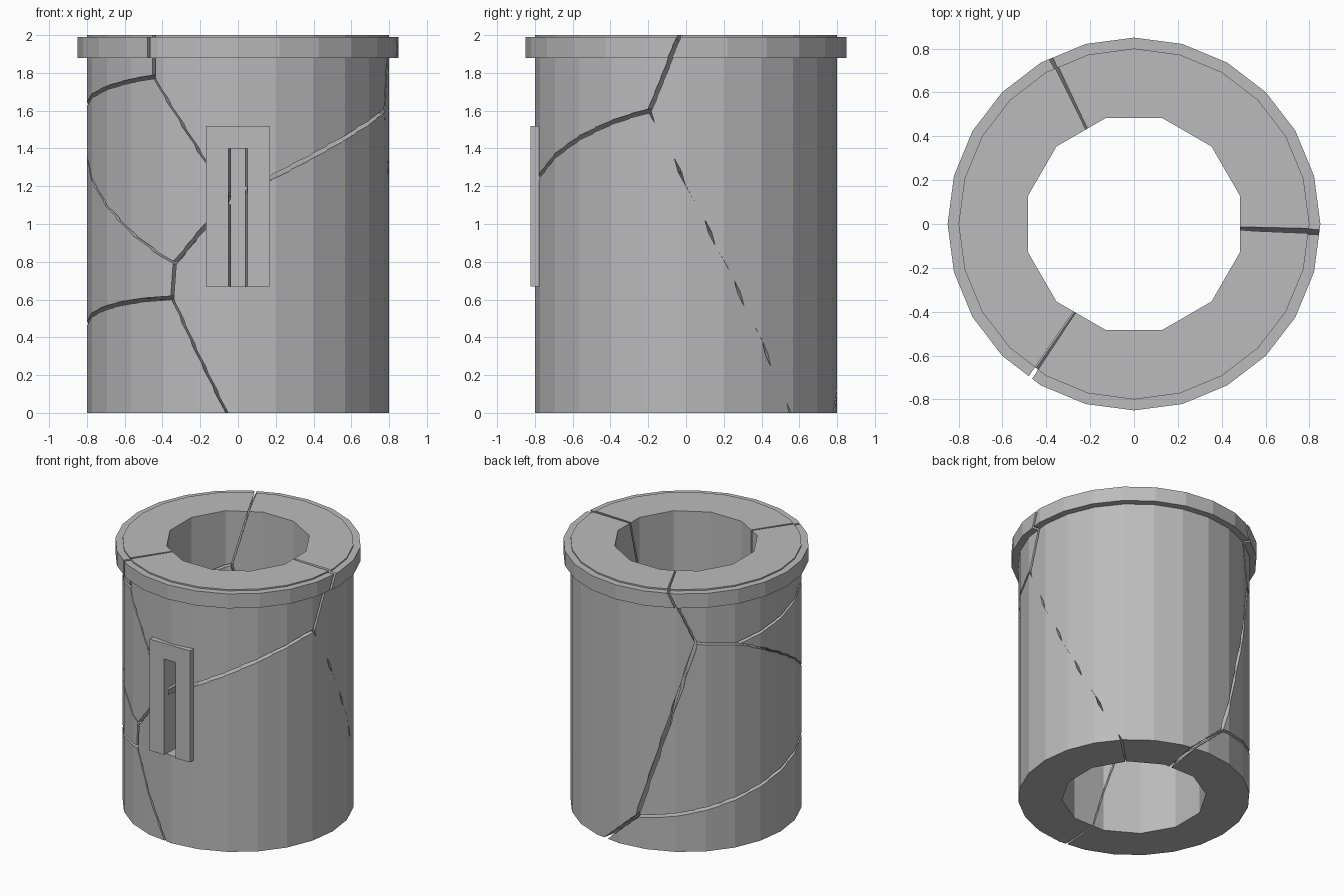
import bpy, bmesh, math
from mathutils import Vector, Matrix

if "Cube" in bpy.data.objects:
    bpy.data.objects.remove(bpy.data.objects["Cube"])

stone = bpy.data.materials.new("grey stone")
stone.diffuse_color = (0.5, 0.5, 0.5, 1)
stone.use_nodes = True
stone.node_tree.nodes["Principled BSDF"].inputs["Base Color"].default_value = stone.diffuse_color


def finish(name, bm, helper=False):
    bmesh.ops.recalc_face_normals(bm, faces=bm.faces)
    me = bpy.data.meshes.new(name)
    bm.to_mesh(me)
    bm.free()
    ob = bpy.data.objects.new(name, me)
    bpy.context.collection.objects.link(ob)
    me.materials.append(stone)
    if helper:
        ob.hide_render = True
        ob.hide_set(True)
    return ob


def prism(bm, sides, radii_z, turn=0.0):
    """Closed solid made of stacked rings (radius, z)."""
    rings = []
    for r, z in radii_z:
        rings.append([bm.verts.new((r * math.cos(turn + math.tau * i / sides),
                                    r * math.sin(turn + math.tau * i / sides), z))
                      for i in range(sides)])
    for a, b in zip(rings, rings[1:]):
        for i in range(sides):
            j = (i + 1) % sides
            bm.faces.new((a[i], a[j], b[j], b[i]))
    bm.faces.new(rings[0])
    bm.faces.new(rings[-1])


def subtract(ob, cutter, self_overlap=False):
    m = ob.modifiers.new("cut " + cutter.name, 'BOOLEAN')
    m.operation = 'DIFFERENCE'
    m.solver = 'EXACT'
    m.use_self = self_overlap
    m.object = cutter


# Tower wall with projecting rim
bm = bmesh.new()
prism(bm, 24, [(0.8, 0), (0.8, 1.88), (0.85, 1.88), (0.85, 1.99), (0.8, 1.99), (0.8, 2)])
tower = finish("tower_wall", bm)

# Twelve-sided shaft through the middle
bm = bmesh.new()
prism(bm, 12, [(0.5, -0.1), (0.5, 2.1)], math.radians(15))
shaft = finish("shaft_cutter", bm, True)

# Window slit, narrowing inward
bm = bmesh.new()
bmesh.ops.create_cube(bm, size=1)
for v in bm.verts:
    inner = v.co.y > 0
    v.co = Vector((math.copysign(0.033 if inner else 0.052, v.co.x),
                   -0.4 if inner else -0.86, 1.4 if v.co.z > 0 else 0.668))
slit = finish("slit_cutter", bm, True)

# Raised window frame
bm = bmesh.new()
bmesh.ops.create_cube(bm, size=1)
for v in bm.verts:
    v.co = Vector((math.copysign(0.17, v.co.x),
                   -0.77 if v.co.y > 0 else -0.822, 1.52 if v.co.z > 0 else 0.67))
frame = finish("window_frame", bm)


# Cracks: wall positions given as (angle in degrees, height)
A, B, C, D = (-14, 1.6), (245, 0.79), (244, 0.61), (267, 1.14)
E, F, G, H = (236, 1.78), (130, 1.59), (151, 1.55), (100, 0.24)
straight = [(A, (-2, 2.01)), (A, (44, -0.01)), (E, (236, 2.01)), (E, D), (D, B),
            (B, C), (C, (266, -0.01)), (F, (116, 2.01)), (F, G), (F, H),
            (H, (80, -0.01))]
# Curved cracks lie in a slanted plane through three wall positions
curved = [((-93, 1.14), (-78, 1.24), A), (G, (182, 1.64), E),
          (G, (206, 1.13), B), (H, (182, 0.48), C)]


def on_wall(p):
    a = math.radians(p[0])
    return Vector((0.8 * math.cos(a), 0.8 * math.sin(a), p[1]))


def curved_path(p, q, r, n=10):
    P, Q, R = map(on_wall, (p, q, r))
    nor = (Q - P).cross(R - P)
    path = []
    for i in range(n + 1):
        ang = p[0] + (r[0] - p[0]) * i / n
        w = on_wall((ang, 0))
        z = P.z - (nor.x * (w.x - P.x) + nor.y * (w.y - P.y)) / nor.z
        path.append((ang, z))
    return path


def curtain(bm, path, half=0.009):
    """Thin radial sheet following a path round the wall."""
    flat = [Vector((math.radians(a) * 0.8, z)) for a, z in path]
    rings = []
    for i, p in enumerate(flat):
        t = (flat[min(i + 1, len(flat) - 1)] - flat[max(i - 1, 0)]).normalized()
        if i == 0:
            p = p - t * 0.006
        if i == len(flat) - 1:
            p = p + t * 0.006
        side = Vector((-t.y, t.x)) * half
        ring = []
        for r, s in ((0.45, -1), (0.9, -1), (0.9, 1), (0.45, 1)):
            q = p + side * s
            a = q.x / 0.8
            ring.append(bm.verts.new((r * math.cos(a), r * math.sin(a), q.y)))
        rings.append(ring)
    for a, b in zip(rings, rings[1:]):
        for i in range(4):
            j = (i + 1) % 4
            bm.faces.new((a[i], a[j], b[j], b[i]))
    bm.faces.new(rings[0])
    bm.faces.new(rings[-1])


bm = bmesh.new()
for p, q in straight:
    curtain(bm, [(p[0] + (q[0] - p[0]) * i / 5, p[1] + (q[1] - p[1]) * i / 5)
                 for i in range(6)])
for c in curved:
    curtain(bm, curved_path(*c))
cracks = finish("crack_cutter", bm, True)

subtract(tower, shaft)
subtract(tower, slit)
subtract(tower, cracks, True)
subtract(frame, slit)
